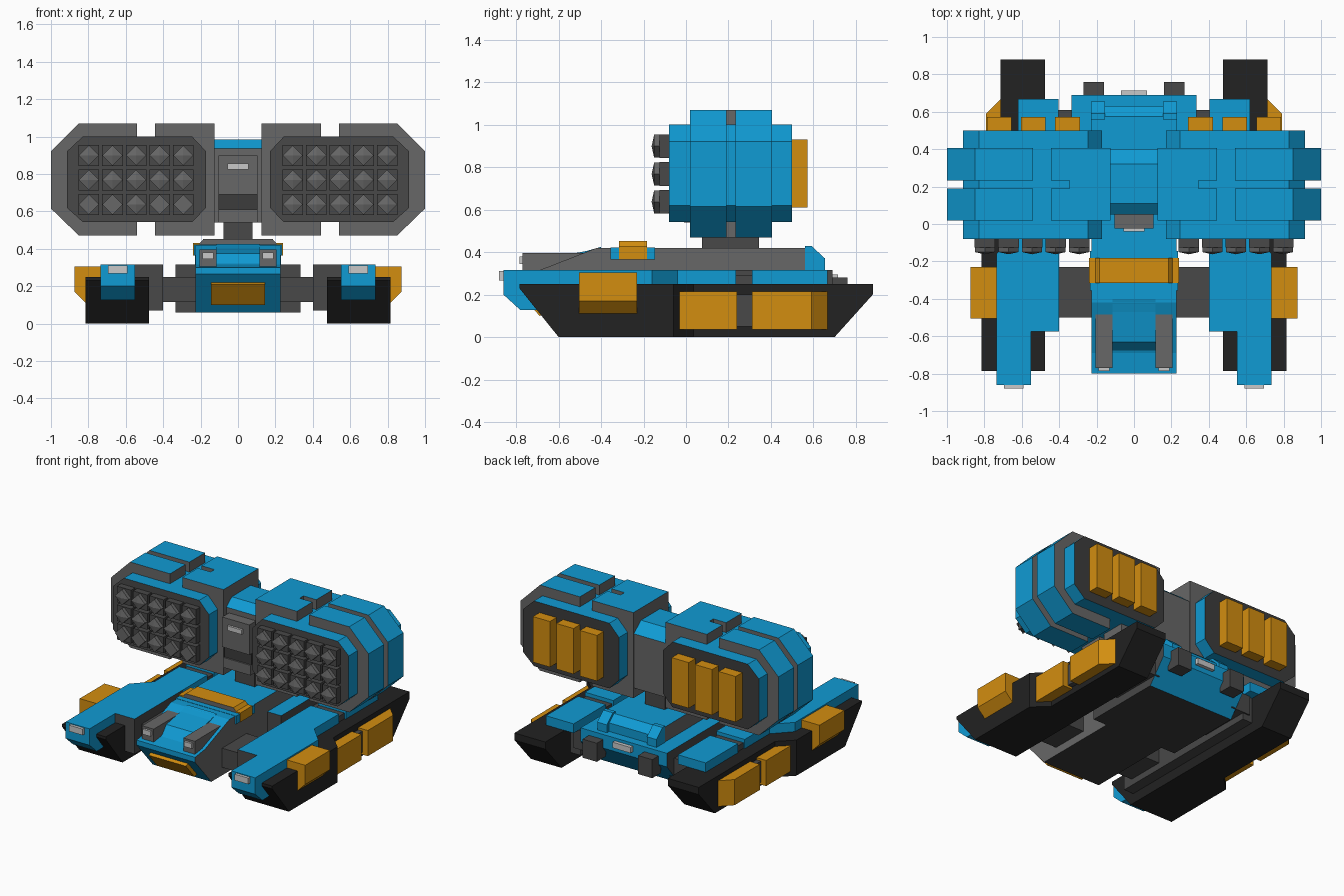
import bpy, bmesh

if "Cube" in bpy.data.objects:
    bpy.data.objects.remove(bpy.data.objects["Cube"])

# --- flat colours
def material(name, r, g, b):
    m = bpy.data.materials.new(name)
    m.diffuse_color = (r, g, b, 1)
    m.use_nodes = True
    m.node_tree.nodes["Principled BSDF"].inputs["Base Color"].default_value = m.diffuse_color
    return m

BLUE, ORANGE, BLACK, DARK, GREY, LIGHT, CHAR = range(7)
MATS = [material("blue", .005, .328, .658), material("orange", .65, .27, .005),
        material("black", .016, .016, .016), material("dark grey", .065, .065, .065),
        material("mid grey", .135, .135, .135), material("light grey", .58, .58, .58),
        material("charcoal", .045, .045, .045)]

def finish(bm, name):
    bmesh.ops.recalc_face_normals(bm, faces=bm.faces)
    me = bpy.data.meshes.new(name)
    bm.to_mesh(me)
    bm.free()
    for m in MATS:
        me.materials.append(m)
    ob = bpy.data.objects.new(name, me)
    bpy.context.collection.objects.link(ob)
    return ob

# extrude a profile along an axis; rule(normal, centre) picks colours; mirror adds the -x twin
def prism(name, axis, pts, a, b, mat, rule=None, mirror=False, tweak=None):
    put = {'x': lambda p, t: (t, p[0], p[1]),
           'y': lambda p, t: (p[0], t, p[1]),
           'z': lambda p, t: (p[0], p[1], t)}[axis]
    bm = bmesh.new()
    lo = [bm.verts.new(put(p, a)) for p in pts]
    hi = [bm.verts.new(put(p, b)) for p in pts]
    bm.faces.new(lo)
    bm.faces.new(hi)
    n = len(pts)
    for i in range(n):
        j = (i + 1) % n
        bm.faces.new((lo[i], lo[j], hi[j], hi[i]))
    if tweak:
        for v in bm.verts:
            tweak(v.co)
    bmesh.ops.recalc_face_normals(bm, faces=bm.faces)
    bm.normal_update()
    for f in bm.faces:
        f.material_index = rule(f.normal, f.calc_center_median()) if rule else mat
    if mirror:
        twin = bmesh.ops.duplicate(bm, geom=bm.verts[:] + bm.edges[:] + bm.faces[:])['geom']
        for v in twin:
            if isinstance(v, bmesh.types.BMVert):
                v.co.x = -v.co.x
    return finish(bm, name)

def box(name, x, y, z, mat, rule=None, mirror=False):
    return prism(name, 'z', [(x[0], y[0]), (x[1], y[0]), (x[1], y[1]), (x[0], y[1])],
                 z[0], z[1], mat, rule, mirror)

# --- tracks: long narrow part plus wider front with tapered rear
prism("track", 'x', [(-.785, .25), (-.785, .23), (-.6, 0), (.7, 0), (.88, .2), (.88, .25)],
      .476, .715, BLACK, mirror=True)
def taper(co):
    if co.x > .8 and co.y > 0:
        co.y = -.06
prism("track_front_guard", 'x', [(-.785, .25), (-.785, .23), (-.6, 0), (.04, 0), (.04, .25)],
      .71, .815, BLACK, mirror=True, tweak=taper)

# --- orange side pods
prism("front_side_pod", 'y', [(.73, .305), (.875, .305), (.875, .17), (.815, .11), (.73, .11)],
      -.505, -.23, ORANGE, mirror=True)
box("middle_side_pod", (.7, .79), (-.03, .24), (.035, .215), ORANGE, mirror=True)
prism("rear_side_pod", 'z', [(.7, .31), (.79, .31), (.79, .59), (.715, .667), (.7, .667)],
      .035, .215, ORANGE, mirror=True)
box("side_pod_spacer", (.7, .75), (.23, .32), (.05, .2), DARK, mirror=True)

# --- fenders
prism("fender_nose", 'x', [(-.86, .315), (-.86, .2), (-.78, .127), (-.68, .127), (-.68, .25),
                           (-.16, .25), (-.16, .315)], .55, .735, BLUE, mirror=True)
prism("fender_middle", 'z', [(.5, -.16), (.735, -.16), (.62, -.04), (.62, .235), (.4, .235),
                             (.4, -.04), (.5, -.04)], .25, .315, BLUE, mirror=True)
box("fender_rear", (.405, .62), (.31, .667), (.25, .315), BLUE, mirror=True)
box("fender_gap", (.41, .61), (.23, .315), (.25, .29), DARK, mirror=True)
box("fender_inner", (.4, .55), (-.575, -.04), (.07, .315), DARK,
    lambda n, c: BLUE if n.z > .9 else DARK, mirror=True)
box("track_inner_wall", (.4, .48), (-.04, .6), (.07, .25), DARK, mirror=True)
box("headlight", (.59, .695), (-.88, -.85), (.267, .31), LIGHT, mirror=True)

# --- arms joining hull and tracks
box("front_arm", (.2, .45), (-.5, -.23), (.115, .25), DARK, mirror=True)
box("rear_arm", (.3, .45), (.235, .61), (.115, .25), DARK, mirror=True)

# --- hull
def hull_rule(n, c):
    if n.z < -.95:
        return CHAR
    return GREY if abs(n.x) > .9 else BLUE
prism("hull_centre", 'x', [(-.42, .42), (-.69, .315), (-.8, .30), (-.8, .265), (-.62, .06),
                           (.5, .06), (.63, .3), (.63, .375), (.575, .42)],
      -.227, .227, BLUE, hull_rule)
prism("hull_rear", 'x', [(0, .06), (.56, .06), (.69, .22), (.69, .315), (0, .315)],
      -.335, .335, BLUE,
      lambda n, c: CHAR if n.z < -.95 else DARK if abs(n.x) > .9 or n.y < -.9 else BLUE)
prism("nose_hood", 'x', [(-.4, .425), (-.47, .405), (-.63, .375), (-.68, .315), (-.6, .3), (-.4, .38)],
      -.115, .115, BLUE)
box("lamp_arm", (.115, .205), (-.77, -.475), (.3, .395), GREY, mirror=True)
box("lamp", (.13, .19), (-.785, -.765), (.345, .38), LIGHT, mirror=True)
prism("nose_pod", 'x', [(-.785, .21), (-.69, .1), (-.62, .12), (-.7, .24)], -.145, .145, ORANGE)
box("hatch_trim", (-.235, .235), (-.355, -.145), (.365, .422), BLUE)
prism("hatch_bar", 'y', [(-.205, .365), (-.205, .43), (-.185, .452), (.185, .452), (.205, .43),
                         (.205, .365)], -.315, -.183, ORANGE,
      lambda n, c: GREY if abs(n.y) > .9 else ORANGE)
box("hatch_side", (.2, .24), (-.315, -.183), (.365, .43), ORANGE, mirror=True)

# --- hull rear details
prism("rear_clip", 'x', [(.56, .315), (.655, .315), (.655, .37), (.59, .43), (.56, .43)],
      .155, .23, BLUE, mirror=True)
box("rear_tow_block", (.16, .27), (.66, .76), (.15, .28), DARK, mirror=True)
box("rear_lamp", (-.07, .07), (.68, .715), (.255, .295), LIGHT)

# --- turret neck
box("turret_pedestal", (-.077, .077), (.075, .345), (.4, .57), DARK)
prism("turret_neck", 'x', [(.05, .54), (.05, .935), (.11, .985), (.32, .985), (.4, .92), (.4, .54)],
      -.13, .13, GREY, lambda n, c: BLUE if n.z > .5 else GREY)
box("neck_sensor", (-.105, .105), (-.025, .06), (.69, .9), GREY)
box("neck_vent", (-.105, .105), (0, .06), (.61, .69), CHAR)
box("neck_chin", (-.105, .105), (-.01, .06), (.54, .61), GREY)
box("sensor_light", (-.055, .055), (-.04, -.02), (.825, .857), LIGHT)

# --- missile pods: octagonal core with armour plates around it
prism("pod_core", 'y', [(.17, .92), (.245, 1), (.83, 1), (.915, .92), (.915, .62), (.83, .543),
                        (.245, .543), (.17, .62)], -.08, .5, BLUE,
      lambda n, c: DARK if n.y < -.9 else CHAR if n.y > .9 else BLUE, mirror=True)

def plate_rule(n, c):
    if abs(n.y) > .9 or (abs(n.x) > .9 and c.x < .9):
        return GREY
    return BLUE
for tag, y0, y1 in (("front", .018, .19), ("rear", .232, .405)):
    prism("outer_armour_" + tag, 'y', [(.54, 1.07), (.85, 1.07), (1, .92), (1, .615), (.85, .47),
                                       (.54, .47)], y0, y1, BLUE, plate_rule, mirror=True)
# inner armour has a notch on its outer edge
prism("inner_armour", 'z', [(.125, .018), (.445, .018), (.445, .19), (.345, .19), (.345, .232),
                            (.445, .232), (.445, .405), (.125, .405)], .47, 1.07, BLUE,
      plate_rule, mirror=True)

# --- missile cells and rear exhaust covers
for col in range(5):
    x = .293 + .126 * col
    for row in range(3):
        z = .637 + .131 * row
        box("missile_cell", (x - .055, x + .055), (-.125, -.07), (z - .056, z + .056), DARK, mirror=True)
        r = .054
        tip = prism("missile_tip", 'y', [(x - r, z), (x, z + r), (x + r, z), (x, z - r)],
                    -.15, -.12, GREY, mirror=True)
        # shallow four-sided point on the front of each tip
        bm = bmesh.new()
        bm.from_mesh(tip.data)
        front = [f for f in bm.faces if f.normal.y < -.9]
        bmesh.ops.poke(bm, faces=front, offset=.012)
        bm.to_mesh(tip.data)
        bm.free()
for x in (.29, .472, .655):
    box("exhaust_cover", (x, x + .132), (.49, .573), (.61, .93), ORANGE, mirror=True)
